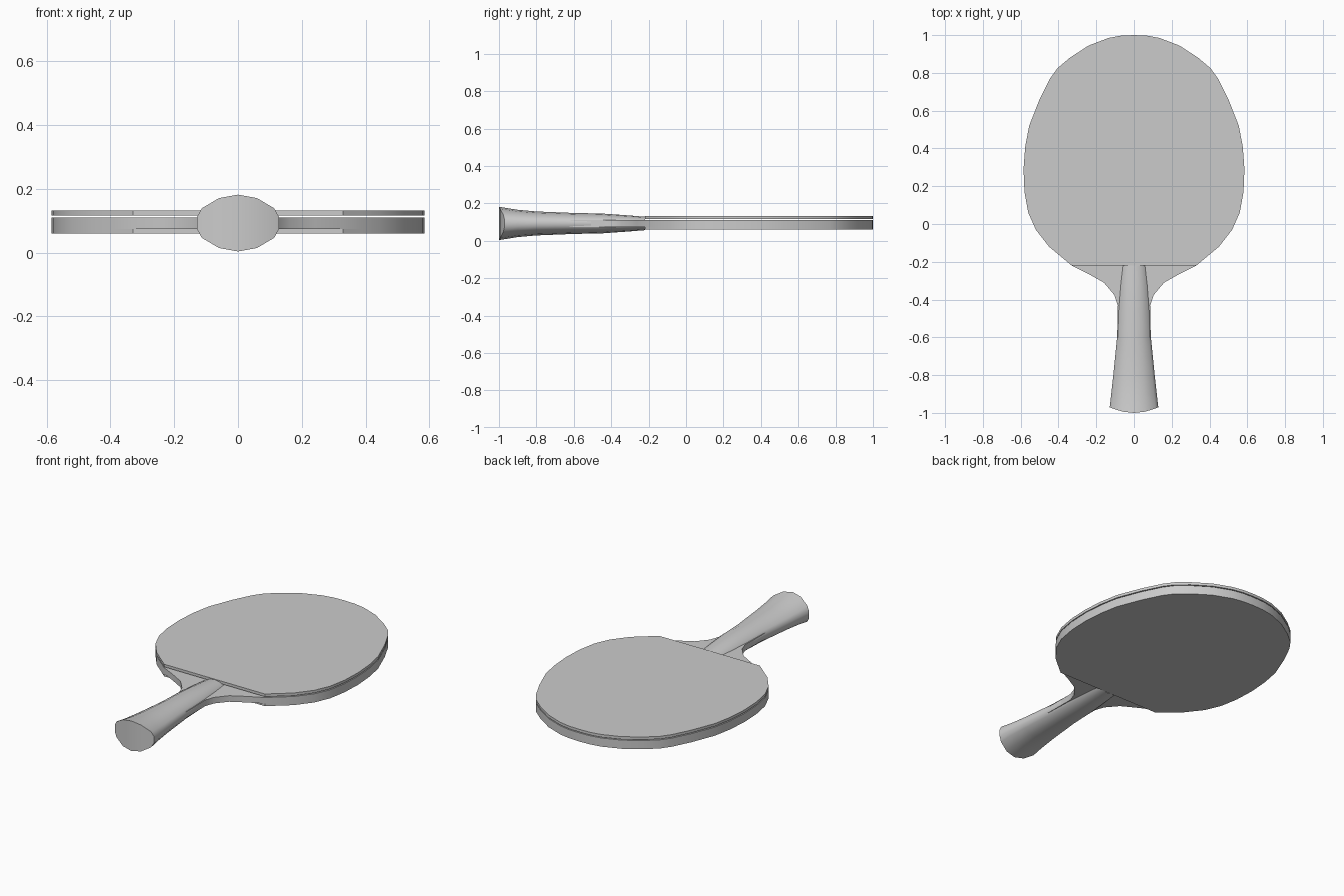
import bpy
import bmesh
import math

cube = bpy.data.objects.get("Cube")
if cube:
    bpy.data.objects.remove(cube)

# One plain grey for the whole paddle
grey = bpy.data.materials.new("plain grey")
grey.use_nodes = True
grey.diffuse_color = (0.6, 0.6, 0.6, 1)
grey.node_tree.nodes["Principled BSDF"].inputs["Base Color"].default_value = grey.diffuse_color


def finish(name, bm, angle):
    bmesh.ops.recalc_face_normals(bm, faces=bm.faces)
    mesh = bpy.data.meshes.new(name)
    bm.to_mesh(mesh)
    bm.free()
    mesh.materials.append(grey)
    obj = bpy.data.objects.new(name, mesh)
    bpy.context.collection.objects.link(obj)
    bpy.ops.object.select_all(action='DESELECT')
    obj.select_set(True)
    bpy.context.view_layer.objects.active = obj
    bpy.ops.object.shade_smooth_by_angle(angle=math.radians(angle))
    return obj


def plate(name, half, z0, z1):
    """Mirror a half outline that starts on the centre line, then extrude it upwards."""
    outline = half + [(-x, y) for x, y in reversed(half) if x > 0]
    bm = bmesh.new()
    face = bm.faces.new([bm.verts.new((x, y, z0)) for x, y in outline])
    top = bmesh.ops.extrude_face_region(bm, geom=[face])["geom"]
    bmesh.ops.translate(bm, vec=(0, 0, z1 - z0),
                        verts=[v for v in top if isinstance(v, bmesh.types.BMVert)])
    return finish(name, bm, 30)


# Head outline from the tip down to the straight rubber edge
head = [(0, 1), (.07, .997), (.135, .985), (.24, .945), (.34, .88), (.405, .825),
        (.445, .77), (.50, .66), (.555, .52), (.576, .41), (.585, .29), (.58, .17),
        (.56, .06), (.52, -.03), (.45, -.12), (.39, -.17), (.33, -.22)]
# Flared neck and the tang running inside the grip
neck = [(.24, -.265), (.16, -.31), (.105, -.375), (.086, -.43), (.088, -.6), (.09, -.72)]

plate("blade", head + neck, .075, .111)
plate("top_rubber", head, .116, .132)
plate("bottom_rubber", head, .06, .075)

# Grip: faceted oval rings (y, half width, half height) lofted along the handle
MIDDLE = .093
sides = [(0, 1), (.46, .88), (.88, .52), (1, .2)]
quarter = sides + [(x, -z) for x, z in reversed(sides)]
section = quarter + [(-x, z) for x, z in reversed(quarter[1:-1])]
stations = [(-.22, .066, .036), (-.32, .076, .044), (-.45, .085, .053), (-.6, .09, .056),
            (-.7, .1, .06), (-.8, .11, .064), (-.9, .121, .073), (-1, .129, .089)]

bm = bmesh.new()
rings = []
for y, w, h in stations:
    # The butt end is bowed: its sides sit forward of its centre
    bow = .03 if y == -1 else 0
    rings.append([bm.verts.new((x * w, y + bow * x * x, MIDDLE + z * h)) for x, z in section])
for a, b in zip(rings, rings[1:]):
    for i in range(len(section)):
        j = (i + 1) % len(section)
        bm.faces.new((a[i], a[j], b[j], b[i]))
bm.faces.new(rings[0])
# Butt cap as vertical strips between matching upper and lower points
butt = rings[-1]
count = len(butt)
half = len(quarter) - 1
pairs = [(i, half - i) for i in range(len(sides))]
left = [(count - i, half + i) for i in range(1, len(sides))]
for strip in (pairs, [(0, half)] + left):
    for (a, b), (c, d) in zip(strip, strip[1:]):
        bm.faces.new((butt[a], butt[b], butt[d], butt[c]))
finish("handle", bm, 40)
